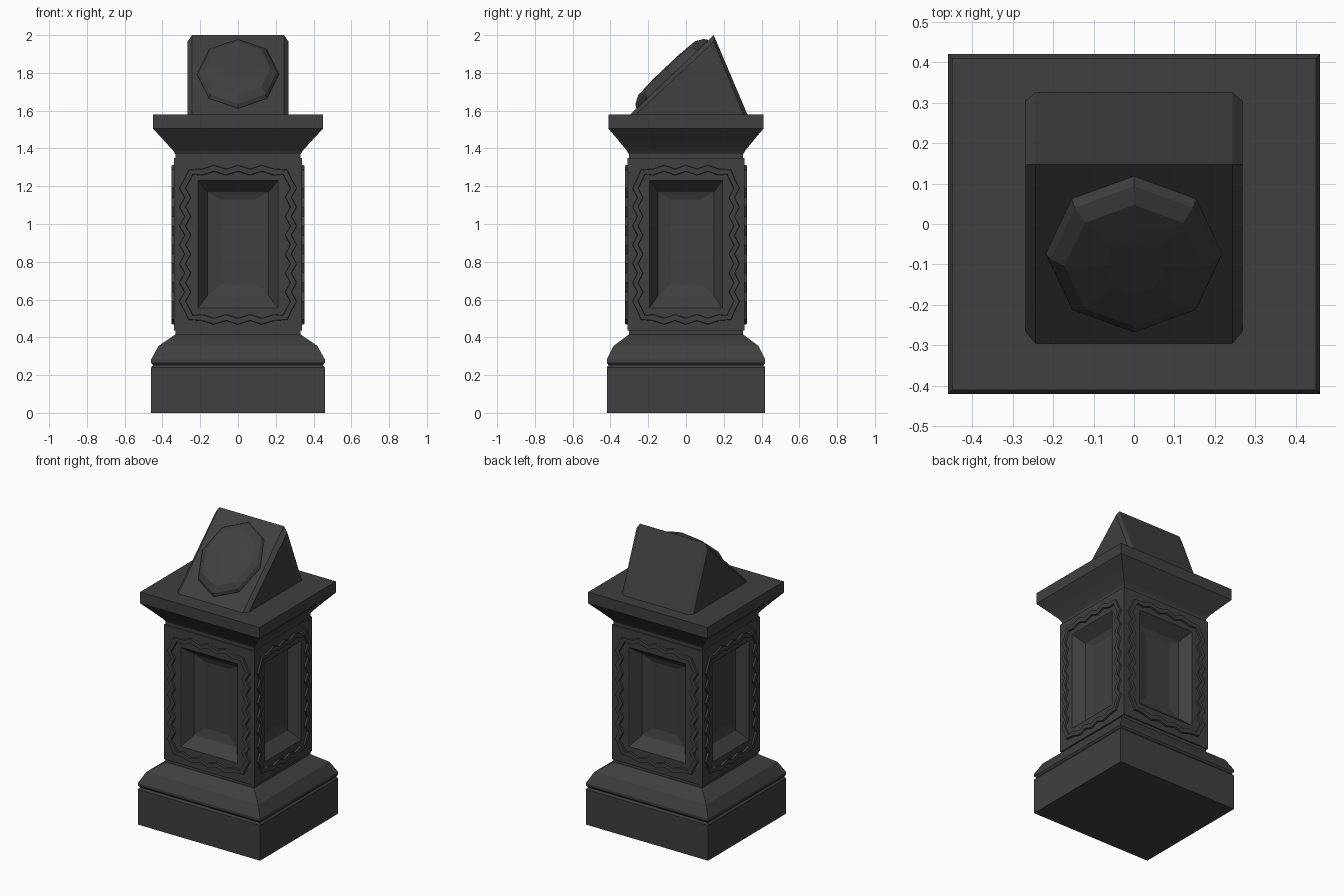
import bpy, bmesh, math
from mathutils import Vector, Matrix

if "Cube" in bpy.data.objects:
    bpy.data.objects.remove(bpy.data.objects["Cube"])

stone = bpy.data.materials.new("dark grey stone")
stone.use_nodes = True
GREY = (0.05, 0.05, 0.05, 1)
stone.diffuse_color = GREY
bsdf = stone.node_tree.nodes["Principled BSDF"]
bsdf.inputs["Base Color"].default_value = GREY
bsdf.inputs["Roughness"].default_value = 0.8


def skin(bm, rings, ends=True, loop=False):
    """Join rings of points with quads, capping the ends or closing the loop."""
    rows = [[bm.verts.new(p) for p in ring] for ring in rings]
    n = len(rows[0])
    pairs = list(zip(rows, rows[1:]))
    if loop:
        pairs.append((rows[-1], rows[0]))
    for a, b in pairs:
        for i in range(n):
            j = (i + 1) % n
            bm.faces.new((a[i], a[j], b[j], b[i]))
    if ends:
        bm.faces.new(rows[0])
        bm.faces.new(rows[-1])
    return rows


def finish(bm, name):
    bmesh.ops.recalc_face_normals(bm, faces=bm.faces[:])
    mesh = bpy.data.meshes.new(name)
    bm.to_mesh(mesh)
    bm.free()
    mesh.materials.append(stone)
    obj = bpy.data.objects.new(name, mesh)
    bpy.context.collection.objects.link(obj)
    return obj


def rect(hx, hy, z):
    return [(-hx, -hy, z), (hx, -hy, z), (hx, hy, z), (-hx, hy, z)]


def moulding(name, profile):
    bm = bmesh.new()
    skin(bm, [rect(x, x * 0.912, z) for x, z in profile])
    finish(bm, name)


# Stepped base and flared cap
moulding("plinth_base", [(0.46, 0), (0.46, 0.24), (0.45, 0.253), (0.46, 0.265),
                         (0.46, 0.283), (0.42, 0.355), (0.332, 0.415), (0.332, 0.44)])
moulding("flared_cap", [(0.332, 1.345), (0.332, 1.37), (0.345, 1.39), (0.39, 1.44),
                        (0.45, 1.505), (0.45, 1.58)])

# Four sides: (name, rotation, half width, distance from centre)
HW, HD = 0.34, 0.31
SIDES = [("front", 0, HW, HD), ("left", 1, HD, HW),
         ("back", 2, HW, HD), ("right", 3, HD, HW)]


def side_point(side, u, z, out):
    """Point on a shaft side: u across (for full width HW), out from the face."""
    _, turn, half, dist = side
    return Matrix.Rotation(turn * math.pi / 2, 3, 'Z') @ Vector((u * half / HW, -dist - out, z))


# Shaft with a sunken panel in every side: (half width, bottom, top, out)
steps = [(HW, 0.435, 1.35, 0), (0.212, 0.555, 1.23, 0),
         (0.162, 0.62, 1.17, -0.07), (0.09, 0.68, 1.13, -0.085)]
bm = bmesh.new()
for side in SIDES:
    rows = skin(bm, [[side_point(side, u, z, out) for u, z in
                      ((-w, lo), (w, lo), (w, hi), (-w, hi))]
                     for w, lo, hi, out in steps], ends=False)
    bm.faces.new(rows[-1])
bmesh.ops.remove_doubles(bm, verts=bm.verts[:], dist=0.0005)
bmesh.ops.holes_fill(bm, edges=[e for e in bm.edges if e.is_boundary], sides=4)
finish(bm, "panelled_shaft")


# Raised zigzag border round each panel
def border_path():
    """Points with outward directions, going once round the panel."""
    path = []
    mid, tall = 0.89, 0.395
    for sign in (1, -1):
        for i in range(15):                      # zigzag upright
            zig = 0.014 if i % 2 else -0.014
            path.append((sign * (0.28 + zig), mid + sign * (i / 7 - 1) * 0.35, sign, 0))
        path.append((sign * 0.25, mid + sign * 0.385, sign * 0.7, sign * 0.7))
        for i in range(7):                       # gentle wave across
            wave = 0.01 if i % 2 else -0.01
            path.append((sign * (1 - i / 3) * 0.19, mid + sign * (tall + wave), 0, sign))
        path.append((-sign * 0.25, mid + sign * 0.385, -sign * 0.7, sign * 0.7))
    return path


for side in SIDES:
    bm = bmesh.new()
    rings = []
    for u, z, du, dz in border_path():
        rings.append([side_point(side, u + du * s, z + dz * s, out)
                      for s, out in ((0.018, -0.004), (0.015, 0.012),
                                     (-0.015, 0.012), (-0.018, -0.004))])
    skin(bm, rings, ends=False, loop=True)
    finish(bm, side[0] + "_zigzag_border")

# Wedge head with chamfered ends
wide = [(-0.295, 1.58), (0.147, 2.0), (0.325, 1.58)]
slim = [(-0.265, 1.58), (0.147, 1.965), (0.303, 1.58)]
bm = bmesh.new()
skin(bm, [[(x, y, z) for y, z in tri] for x, tri in
          ((-0.268, slim), (-0.243, wide), (0.243, wide), (0.268, slim))])
finish(bm, "wedge_head")

# Domed eight-sided boss on the sloping face
up = Vector((0, 0.442, 0.42)).normalized()
normal = Vector((0, -up.z, up.y))
centre = Vector((0, -0.072, 1.792))
bm = bmesh.new()
rings = []
for scale, height in ((1, -0.01), (1, 0.004), (0.95, 0.022), (0.79, 0.045), (0.35, 0.052)):
    rings.append([centre + normal * height
                  + Vector((0.217 * scale * math.cos(a), 0, 0))
                  + up * (0.262 * scale * math.sin(a))
                  for a in (k * math.pi / 4 for k in range(8))])
skin(bm, rings)
finish(bm, "domed_boss")
